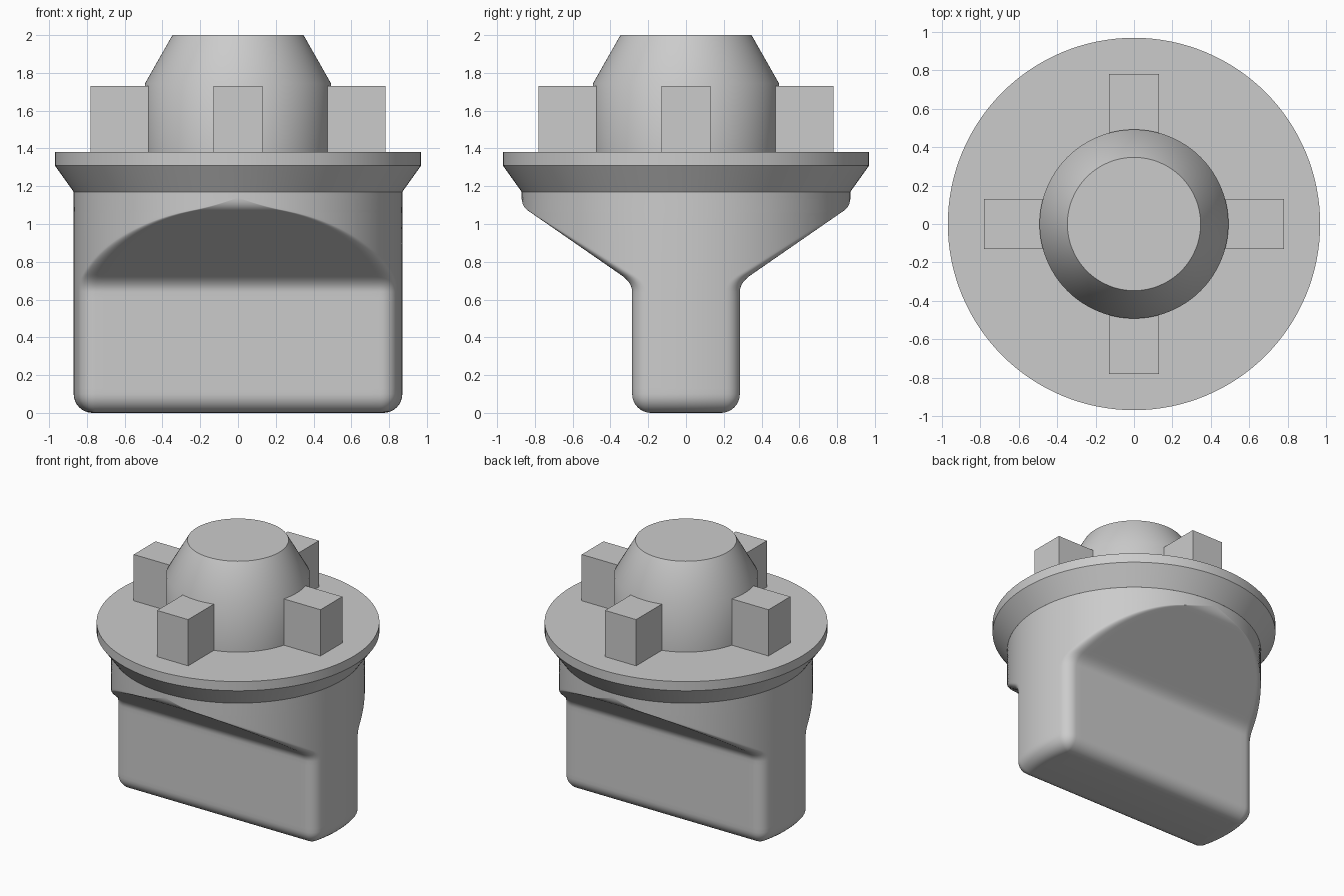
import bpy
import bmesh
from math import sin, cos, pi, sqrt, atan2

cube = bpy.data.objects.get("Cube")
if cube:
    bpy.data.objects.remove(cube, do_unlink=True)

GREY = (0.6, 0.6, 0.6, 1.0)
grey = bpy.data.materials.new("plain_grey")
grey.use_nodes = True
grey.diffuse_color = GREY
grey.node_tree.nodes["Principled BSDF"].inputs["Base Color"].default_value = GREY


def finish(name, bm, smooth=True):
    """Turn a bmesh into a named, coloured object."""
    bmesh.ops.remove_doubles(bm, verts=bm.verts, dist=0.0002)
    bmesh.ops.recalc_face_normals(bm, faces=bm.faces)
    mesh = bpy.data.meshes.new(name)
    bm.to_mesh(mesh)
    bm.free()
    mesh.materials.append(grey)
    obj = bpy.data.objects.new(name, mesh)
    bpy.context.collection.objects.link(obj)
    if smooth:
        bpy.ops.object.select_all(action='DESELECT')
        obj.select_set(True)
        bpy.context.view_layer.objects.active = obj
        bpy.ops.object.shade_smooth_by_angle(angle=0.57)
    return obj


def loft(name, rings):
    """Skin a stack of closed rings and cap both ends."""
    bm = bmesh.new()
    loops = [[bm.verts.new(p) for p in ring] for ring in rings]
    for low, high in zip(loops, loops[1:]):
        for i in range(len(low)):
            j = (i + 1) % len(low)
            bm.faces.new((low[i], low[j], high[j], high[i]))
    bm.faces.new(loops[0][::-1])
    bm.faces.new(loops[-1])
    return finish(name, bm)


def lathe(name, profile, sides=128):
    turns = [2 * pi * i / sides for i in range(sides)]
    return loft(name, [[(r * cos(a), r * sin(a), z) for a in turns] for r, z in profile])


def bezier(a, b, c, steps=8):
    ts = [i / steps for i in range(steps + 1)]
    return [tuple((1 - t) ** 2 * p + 2 * t * (1 - t) * q + t * t * s
                  for p, q, s in zip(a, b, c)) for t in ts]


# Grip: a round body cut down to a flat slab, with all edges rounded
RADIUS, HALF, ROUND = 0.87, 0.285, 0.09


def grip_ring(z, half, radius, corner):
    """Circle clipped at y = +-half, its corners filleted."""
    cy = half - corner
    cx = sqrt(max(0, (radius - corner) ** 2 - cy ** 2))
    theta = atan2(cy, cx)
    quarter = [(cx * i / 16, half) for i in range(16)]
    for i in range(8):
        a = pi / 2 + (theta - pi / 2) * i / 8
        quarter.append((cx + corner * cos(a), cy + corner * sin(a)))
    for i in range(25):
        a = theta * (1 - i / 24)
        quarter.append((radius * cos(a), radius * sin(a)))
    right = quarter + [(x, -y) for x, y in quarter[-2::-1]]
    left = [(-x, y) for x, y in right[-2:0:-1]]
    return [(x, y, z) for x, y in right + left]


rings = []
for i in range(9):
    a = pi / 2 * i / 8
    inset = 0.1 * (1 - sin(a))
    rings.append(grip_ring(0.1 * (1 - cos(a)), HALF - inset, RADIUS - inset,
                           max(0.005, ROUND - inset)))

neck = bezier((HALF, 0.64), (HALF, 0.69), (0.345, 0.731))
shoulder = bezier((0.835, 1.07), (RADIUS, 1.094), (RADIUS, 1.14))
(h0, z0), (h1, z1) = neck[-1], shoulder[0]
slope = [(h0 + (h1 - h0) * i / 24, z0 + (z1 - z0) * i / 24) for i in range(1, 24)]
outline = [(HALF, 0.13), (HALF, 0.61)] + neck + slope + shoulder + [(RADIUS, 1.17)]
rings += [grip_ring(z, h, RADIUS, ROUND) for h, z in outline]
loft("grip", rings)

# Flange with a tapered underside
lathe("flange", [(RADIUS, 1.17), (0.97, 1.31), (0.97, 1.38)])

# Central hub with a conical top
lathe("hub", [(0.492, 1.375), (0.492, 1.745), (0.347, 2.0)])

# Four chamfered lugs around the hub
INNER, OUTER, WIDE, BASE, TOP, CHAMFER = 0.4, 0.782, 0.13, 1.375, 1.73, 0.033
for k, side in enumerate(("left", "back", "right", "front")):
    bm = bmesh.new()
    bmesh.ops.create_cube(bm, size=1)
    for v in bm.verts:
        v.co.x = OUTER if v.co.x > 0 else INNER
        v.co.y *= 2 * WIDE
        v.co.z = TOP if v.co.z > 0 else BASE
    edges = [e for e in bm.edges
             if all(v.co.z == TOP for v in e.verts) or all(v.co.x == OUTER for v in e.verts)]
    edges = [e for e in edges
             if not all(v.co.z == BASE for v in e.verts)
             and not all(v.co.x == INNER for v in e.verts)]
    bmesh.ops.bevel(bm, geom=edges, offset=CHAMFER, segments=1, affect='EDGES')
    lug = finish(side + "_lug", bm, smooth=False)
    lug.rotation_euler.z = k * pi / 2
